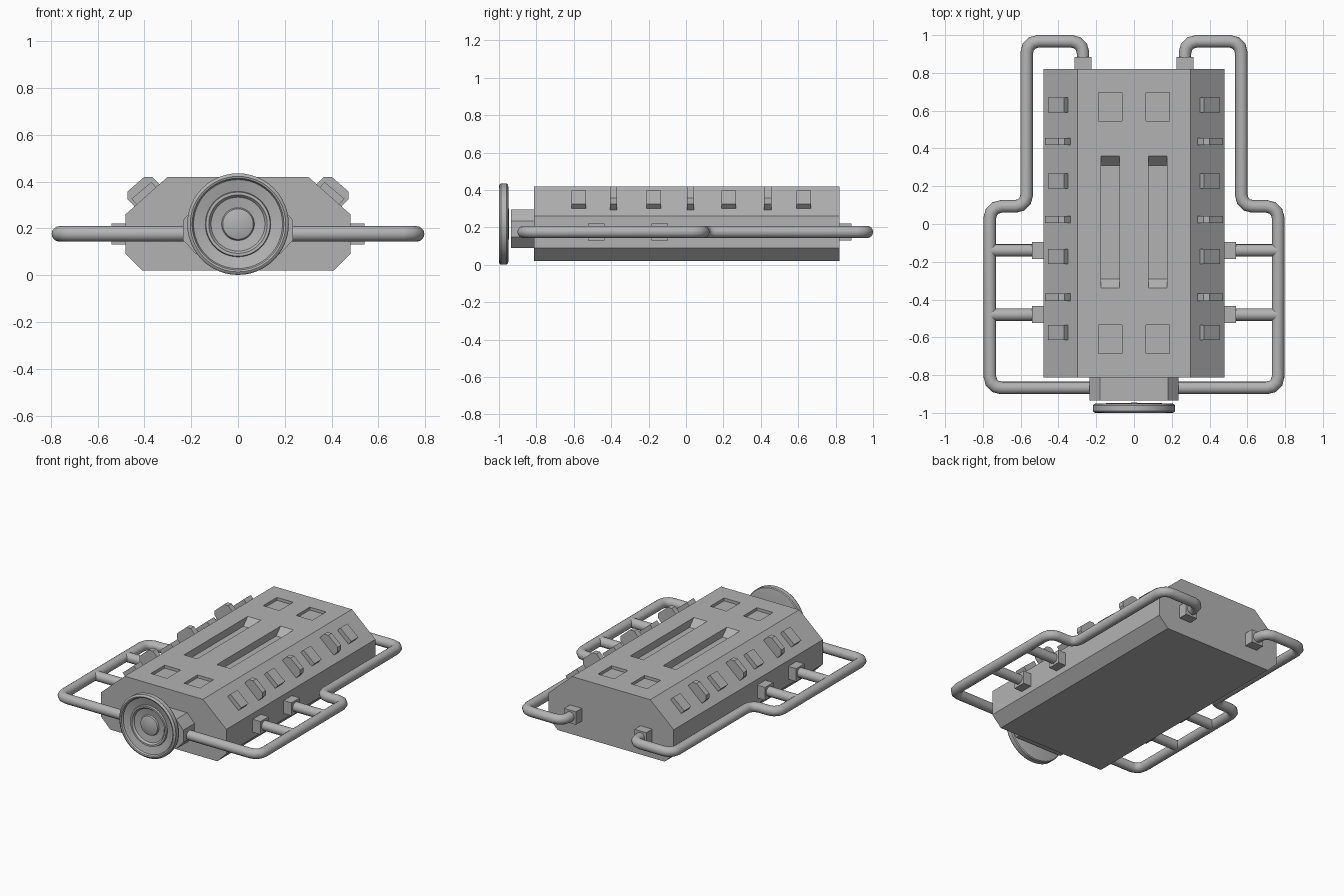
import bpy, bmesh, math
from mathutils import Vector

if "Cube" in bpy.data.objects:
    bpy.data.objects.remove(bpy.data.objects["Cube"])

grey = bpy.data.materials.new("plain grey")
grey.diffuse_color = (0.45, 0.45, 0.45, 1)
grey.use_nodes = True
grey.node_tree.nodes["Principled BSDF"].inputs["Base Color"].default_value = grey.diffuse_color


def finish(name, bm, mirror=False):
    bmesh.ops.recalc_face_normals(bm, faces=bm.faces)
    me = bpy.data.meshes.new(name)
    bm.to_mesh(me)
    bm.free()
    ob = bpy.data.objects.new(name, me)
    bpy.context.collection.objects.link(ob)
    me.materials.append(grey)
    if mirror:
        ob.modifiers.new("Mirror", 'MIRROR')
    return ob


def add_prism(bm, profile, axis, lo, hi):
    """Extrude a profile: axis Y takes (x, z) points, axis X takes (y, z)."""
    def at(p, t):
        return (p[0], t, p[1]) if axis == 'Y' else (t, p[0], p[1])
    a = [bm.verts.new(at(p, lo)) for p in profile]
    b = [bm.verts.new(at(p, hi)) for p in profile]
    n = len(a)
    bm.faces.new(a)
    bm.faces.new(b[::-1])
    for i in range(n):
        bm.faces.new((a[i], b[i], b[(i + 1) % n], a[(i + 1) % n]))


def both_sides(half):
    return half + [(-x, z) for x, z in reversed(half)]


def smooth(ob, angle=40):
    bpy.ops.object.select_all(action='DESELECT')
    ob.select_set(True)
    bpy.context.view_layer.objects.active = ob
    bpy.ops.object.shade_smooth_by_angle(angle=math.radians(angle))


def rounded(points, r=0.06, steps=3):
    """Replace each inner corner of a path by a short arc."""
    pts = [Vector(p) for p in points]
    out = [pts[0]]
    for a, c, b in zip(pts, pts[1:], pts[2:]):
        u, v = (a - c).normalized(), (b - c).normalized()
        centre = c + (u + v) * r
        for k in range(steps + 1):
            t = math.pi / 2 * k / steps
            out.append(centre - v * r * math.cos(t) - u * r * math.sin(t))
    return out + [pts[-1]]


def pipe(name, points, radius=0.033, sides=16):
    pts = rounded([(x, y, 0.176) for x, y in points])
    bm = bmesh.new()
    rings = []
    for i, p in enumerate(pts):
        d1 = (pts[min(i + 1, len(pts) - 1)] - pts[max(i, 1) - 1 if i == len(pts) - 1 else i]).normalized()
        d0 = (p - pts[i - 1]).normalized() if i else d1
        d = (d0 + d1).normalized()
        side = Vector((d.y, -d.x, 0)) / max(d.dot(d1), 0.5)
        rings.append([bm.verts.new(p + side * radius * math.cos(w) + Vector((0, 0, radius * math.sin(w))))
                      for w in (2 * math.pi * k / sides for k in range(sides))])
    for a, b in zip(rings, rings[1:]):
        for k in range(sides):
            bm.faces.new((a[k], a[(k + 1) % sides], b[(k + 1) % sides], b[k]))
    bm.faces.new(rings[0])
    bm.faces.new(rings[-1])
    smooth(finish(name, bm, True))


# Main body with chamfered edges
bm = bmesh.new()
add_prism(bm, both_sides([(0.41, 0.02), (0.48, 0.09), (0.48, 0.26), (0.30, 0.42)]), 'Y', -0.813, 0.82)
body = finish("body", bm)

# Recesses in the top: two long slots with ramped ends, four shallow squares
bm = bmesh.new()
for x in (-0.126, 0.126):
    add_prism(bm, [(-0.388, 0.47), (-0.29, 0.37), (0.31, 0.37), (0.408, 0.47)], 'X', x - 0.05, x + 0.05)
    for y in (-0.61, 0.62):
        add_prism(bm, [(y - 0.075, 0.40), (y + 0.075, 0.40), (y + 0.075, 0.5), (y - 0.075, 0.5)],
                  'X', x - 0.062, x + 0.062)
cutter = finish("recess_cutter", bm)
cutter.hide_render = True
mod = body.modifiers.new("Recesses", 'BOOLEAN')
mod.operation = 'DIFFERENCE'
mod.solver = 'EXACT'
mod.object = cutter
bpy.context.view_layer.objects.active = body
bpy.ops.object.modifier_apply(modifier=mod.name)
bpy.data.objects.remove(cutter)

# Wide blocks and narrow ribs on the sloping shoulders
bm = bmesh.new()
for y in (-0.574, -0.172, 0.228, 0.63):
    add_prism(bm, [(0.34, 0.364), (0.37, 0.398), (0.455, 0.326), (0.422, 0.29)], 'Y', y - 0.039, y + 0.039)
finish("shoulder_blocks", bm, True)
bm = bmesh.new()
for y in (-0.388, 0.024, 0.437):
    add_prism(bm, [(0.33, 0.37), (0.336, 0.388), (0.367, 0.42), (0.40, 0.42),
                   (0.472, 0.357), (0.472, 0.325), (0.443, 0.294), (0.425, 0.29)], 'Y', y - 0.019, y + 0.019)
finish("shoulder_ribs", bm, True)

# Neck block behind the front disc
bm = bmesh.new()
add_prism(bm, both_sides([(0.18, 0.09), (0.235, 0.15), (0.235, 0.235), (0.18, 0.295)]), 'Y', -0.935, -0.80)
finish("neck", bm)

# Front disc, a turned profile of (radius, y)
profile = [(0, -0.946), (0.20, -0.95), (0.212, -0.953), (0.217, -0.96), (0.217, -0.99), (0.212, -0.997),
           (0.204, -1.0), (0.196, -0.997), (0.19, -0.985), (0.14, -0.972), (0.137, -0.985), (0.125, -0.985),
           (0.115, -0.972), (0.07, -0.965), (0.065, -0.975), (0, -0.995)]
bm = bmesh.new()
verts = [bm.verts.new((r, y, 0.218)) for r, y in profile]
edges = [bm.edges.new(p) for p in zip(verts, verts[1:])]
bmesh.ops.spin(bm, geom=verts + edges, cent=(0, 0, 0.218), axis=(0, 1, 0), angle=2 * math.pi, steps=48)
bmesh.ops.remove_doubles(bm, verts=bm.verts, dist=0.0005)
smooth(finish("front_disc", bm), 35)

# Outer rails and their cross bars
pipe("side_rail", [(0.22, -0.868), (0.763, -0.868), (0.763, 0.093), (0.568, 0.093),
                   (0.568, 0.967), (0.27, 0.967), (0.27, 0.83)])
for name, y in (("front_cross_bar", -0.48), ("rear_cross_bar", -0.14)):
    pipe(name, [(0.50, y), (0.763, y)])

# Sockets joining the rails to the body
bm = bmesh.new()
square = [(-0.045, 0.13), (0.045, 0.13), (0.045, 0.22), (-0.045, 0.22)]
for y in (-0.48, -0.14):
    add_prism(bm, [(y + a, z) for a, z in square], 'X', 0.47, 0.54)
add_prism(bm, [(0.27 + a, z) for a, z in square], 'Y', 0.81, 0.885)
finish("rail_sockets", bm, True)
